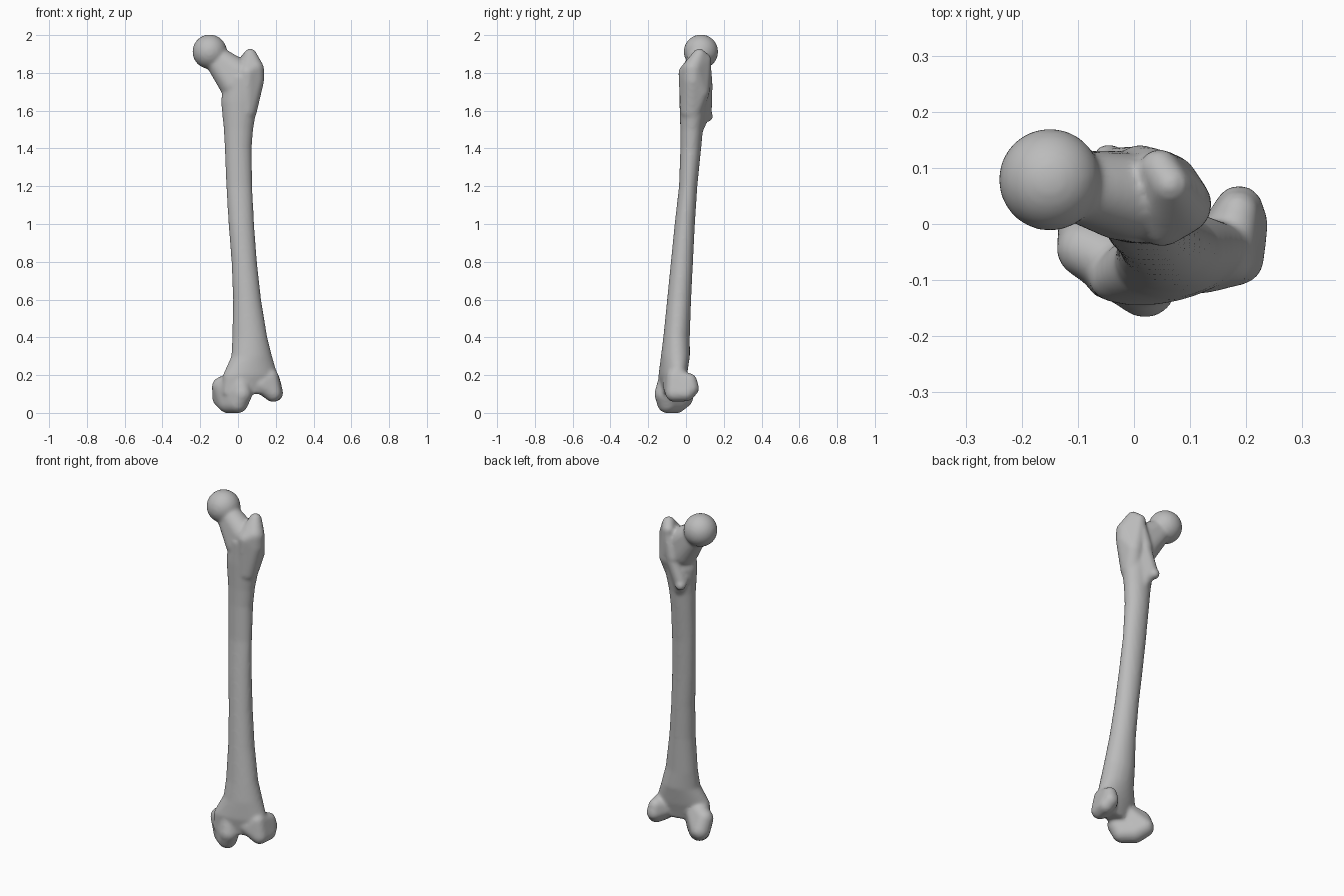
import bpy, bmesh, math
from mathutils import Matrix, Vector

cube = bpy.data.objects.get("Cube")
if cube:
    bpy.data.objects.remove(cube, do_unlink=True)

bone = bmesh.new()


def merge(part):
    """Add a closed part to the bone."""
    bmesh.ops.recalc_face_normals(part, faces=part.faces)
    me = bpy.data.meshes.new("part")
    part.to_mesh(me)
    part.free()
    bone.from_mesh(me)
    bpy.data.meshes.remove(me)


def blob(*balls):
    """Convex skin around balls given as (x, y, z, radius)."""
    part = bmesh.new()
    for x, y, z, r in balls:
        bmesh.ops.create_icosphere(part, subdivisions=4, radius=r,
                                   matrix=Matrix.Translation((x, y, z)))
    if len(balls) > 1:
        bmesh.ops.delete(part, geom=part.edges[:] + part.faces[:], context='EDGES_FACES')
        hull = bmesh.ops.convex_hull(part, input=part.verts[:])
        spare = [v for v in hull["geom_interior"] if isinstance(v, bmesh.types.BMVert)]
        bmesh.ops.delete(part, geom=spare, context='VERTS')
    merge(part)


def loft(rings, sides=40):
    """Skin over oval rings given as (z, x0, x1, y0, y1, shear)."""
    part = bmesh.new()
    loops = []
    for z, x0, x1, y0, y1, shear in rings:
        loop = []
        for i in range(sides):
            a = math.tau * i / sides
            dx = (x1 - x0) / 2 * math.cos(a)
            dy = (y1 - y0) / 2 * math.sin(a)
            loop.append(part.verts.new(((x0 + x1) / 2 + dx, (y0 + y1) / 2 + dy + shear * dx, z)))
        loops.append(loop)
    for low, high in zip(loops, loops[1:]):
        for i in range(sides):
            j = (i + 1) % sides
            part.faces.new((low[i], low[j], high[j], high[i]))
    part.faces.new(loops[0])
    part.faces.new(loops[-1])
    merge(part)


# Shaft, bowed forward and widening to the knee
loft([
    (.10, -.08, .20, -.125, -.03, .25),
    (.20, -.08, .21, -.14, .0, .2),
    (.30, -.035, .18, -.132, .02, .1),
    (.40, -.03, .155, -.12, .02, 0),
    (.60, -.026, .122, -.10, .027, 0),
    (.80, -.034, .10, -.08, .037, 0),
    (1.0, -.05, .085, -.06, .047, 0),
    (1.2, -.062, .075, -.037, .06, 0),
    (1.4, -.07, .072, -.03, .08, 0),
    (1.5, -.075, .08, -.03, .09, 0),
    (1.65, -.09, .105, -.035, .115, 0),
    (1.78, -.07, .10, -.035, .11, 0),
])

# Ball of the hip and its neck
blob((-.15, .079, 1.912, .091))
blob((-.15, .079, 1.912, .054), (-.06, .065, 1.83, .056),
     (0, .05, 1.80, .075), (-.02, .05, 1.74, .08))

# Greater trochanter on the outer side
blob((.065, .07, 1.895, .034), (.045, .1, 1.87, .034), (.085, .035, 1.82, .053),
     (.085, .035, 1.76, .053), (.05, .005, 1.80, .045), (.06, .07, 1.70, .055),
     (.04, .03, 1.60, .06))

# Rear crest running down to the lesser trochanter
blob((.045, .1, 1.85, .032), (.01, .105, 1.72, .037))
blob((.01, .105, 1.70, .035), (-.03, .1, 1.60, .037), (0, .04, 1.48, .04))
blob((-.045, .115, 1.57, .029), (-.03, .06, 1.62, .04))

# Inner condyle, lower and set forward
blob((.02, -.112, .10, .055), (0, -.1, .052, .053), (-.05, -.055, .055, .058),
     (-.083, -.015, .08, .053), (-.088, -.045, .14, .05), (.01, -.09, .18, .055))

# Outer condyle, higher and set back
blob((.185, -.062, .105, .047), (.195, 0, .105, .044), (.187, .025, .13, .044),
     (.185, .02, .17, .038), (.17, -.06, .19, .045), (.12, -.08, .15, .045))

# One continuous smooth surface
mesh = bpy.data.meshes.new("thigh_bone")
bone.to_mesh(mesh)
bone.free()
thigh_bone = bpy.data.objects.new("thigh_bone", mesh)
bpy.context.scene.collection.objects.link(thigh_bone)

skin = thigh_bone.modifiers.new("skin", 'REMESH')
skin.mode = 'VOXEL'
skin.voxel_size = .009
skin.use_smooth_shade = True
soften = thigh_bone.modifiers.new("soften", 'SMOOTH')
soften.factor = .5
soften.iterations = 7

# Bone colour
grey = bpy.data.materials.new("bone_grey")
grey.use_nodes = True
colour = (.5, .5, .5, 1)
grey.diffuse_color = colour
grey.node_tree.nodes["Principled BSDF"].inputs["Base Color"].default_value = colour
mesh.materials.append(grey)
for face in mesh.polygons:
    face.use_smooth = True
